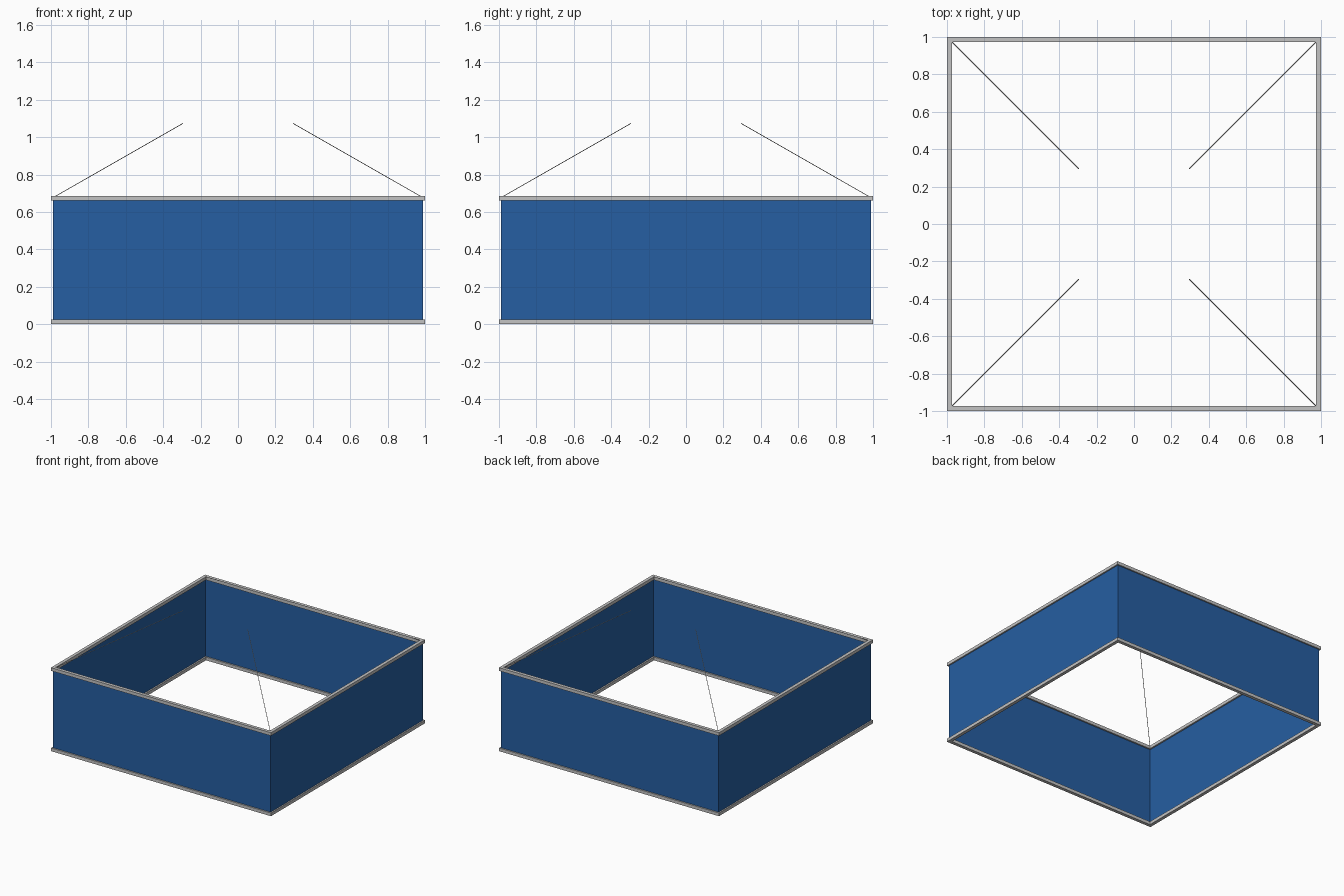
import bpy, bmesh
from mathutils import Vector

if "Cube" in bpy.data.objects:
    bpy.data.objects.remove(bpy.data.objects["Cube"])


def material(name, rgb):
    m = bpy.data.materials.new(name)
    m.diffuse_color = (*rgb, 1)
    m.use_nodes = True
    m.node_tree.nodes["Principled BSDF"].inputs["Base Color"].default_value = m.diffuse_color
    return m


BLUE = material("blue fabric", (0.019, 0.112, 0.36))
METAL = material("light grey metal", (0.55, 0.55, 0.55))


def finish(name, bm, mat):
    bmesh.ops.recalc_face_normals(bm, faces=bm.faces)
    me = bpy.data.meshes.new(name)
    bm.to_mesh(me)
    bm.free()
    me.materials.append(mat)
    ob = bpy.data.objects.new(name, me)
    bpy.context.collection.objects.link(ob)
    return ob


def square_ring(name, outer, inner, z0, z1, mat):
    """Mitred square ring with a rectangular section."""
    bm = bmesh.new()
    corners = [(1, 1), (-1, 1), (-1, -1), (1, -1)]
    section = [(outer, z0), (outer, z1), (inner, z1), (inner, z0)]
    rings = [[bm.verts.new((sx * r, sy * r, z)) for r, z in section]
             for sx, sy in corners]
    for i in range(4):
        a, b = rings[i], rings[(i + 1) % 4]
        for j in range(4):
            k = (j + 1) % 4
            bm.faces.new((a[j], a[k], b[k], b[j]))
    return finish(name, bm, mat)


def cable(name, start, end, radius):
    a, b = Vector(start), Vector(end)
    bm = bmesh.new()
    rot = (b - a).to_track_quat('Z', 'Y').to_matrix().to_4x4()
    rot.translation = (a + b) / 2
    bmesh.ops.create_cone(bm, cap_ends=True, segments=8, radius1=radius,
                          radius2=radius, depth=(b - a).length, matrix=rot)
    for f in bm.faces:
        f.smooth = len(f.verts) == 4
    return finish(name, bm, METAL)


# Top and bottom metal rails
square_ring("bottom_rail", 1.0, 0.973, 0.0, 0.026, METAL)
square_ring("top_rail", 1.0, 0.973, 0.66, 0.686, METAL)

# Thin fabric walls between the rails
square_ring("fabric_banner", 0.989, 0.985, 0.013, 0.673, BLUE)

# Four hanging cables leaning inward from the corners
for sx, side in ((-1, "left"), (1, "right")):
    for sy, face in ((-1, "front"), (1, "back")):
        cable(f"{face}_{side}_cable", (sx * 0.983, sy * 0.983, 0.68),
              (sx * 0.295, sy * 0.295, 1.073), 0.002)
